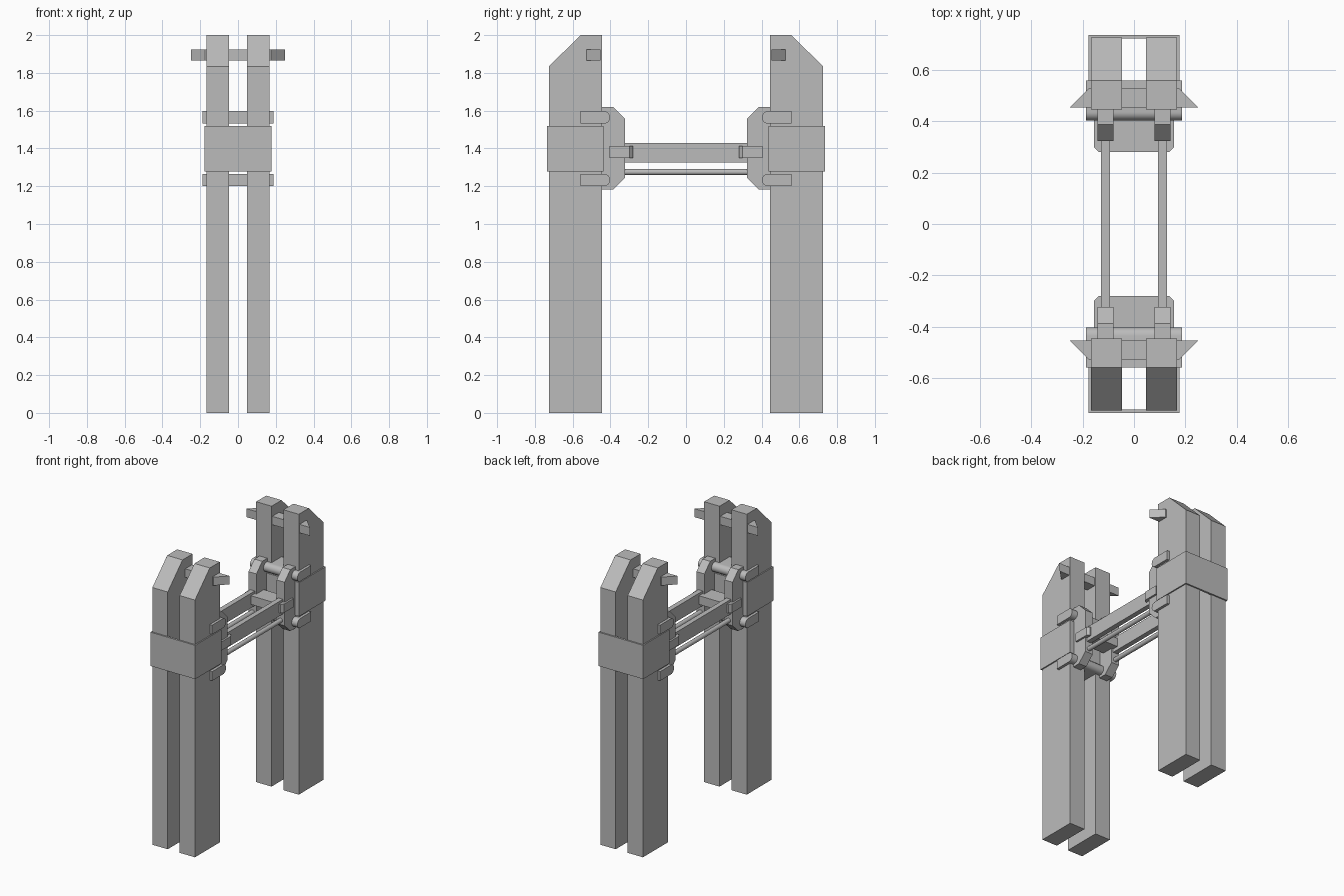
import bpy, bmesh, math
from mathutils import Vector

cube = bpy.data.objects.get("Cube")
if cube:
    bpy.data.objects.remove(cube, do_unlink=True)

grey = bpy.data.materials.new("plain grey")
grey.use_nodes = True
grey.diffuse_color = (0.5, 0.5, 0.5, 1)
grey.node_tree.nodes["Principled BSDF"].inputs["Base Color"].default_value = (0.5, 0.5, 0.5, 1)


def prism(name, profile, axis, lo, hi, smooth=False):
    """Extrude a 2D profile along an axis: 'x' takes (y, z), 'y' takes (x, z), 'z' takes (x, y)."""
    def place(a, b, d):
        return {"x": (d, a, b), "y": (a, d, b), "z": (a, b, d)}[axis]
    bm = bmesh.new()
    face = bm.faces.new([bm.verts.new(place(a, b, lo)) for a, b in profile])
    out = bmesh.ops.extrude_face_region(bm, geom=[face])
    new_verts = [g for g in out["geom"] if isinstance(g, bmesh.types.BMVert)]
    bmesh.ops.translate(bm, verts=new_verts, vec=Vector(place(0, 0, hi - lo)))
    bmesh.ops.recalc_face_normals(bm, faces=bm.faces)
    mesh = bpy.data.meshes.new(name)
    bm.to_mesh(mesh)
    bm.free()
    mesh.materials.append(grey)
    obj = bpy.data.objects.new(name, mesh)
    bpy.context.collection.objects.link(obj)
    if smooth:
        bpy.ops.object.select_all(action="DESELECT")
        obj.select_set(True)
        bpy.context.view_layer.objects.active = obj
        bpy.ops.object.shade_smooth_by_angle(angle=math.radians(35))
    return obj


def box(name, x0, x1, y0, y1, z0, z1):
    return prism(name, [(x0, y0), (x1, y0), (x1, y1), (x0, y1)], "z", z0, z1)


def arc(cy, cz, r, start, end, steps):
    angles = [math.radians(start + (end - start) * i / steps) for i in range(steps + 1)]
    return [(cy + r * math.cos(a), cz + r * math.sin(a)) for a in angles]


for end, s in (("front", -1), ("back", 1)):
    def flip(points):
        return [(a, s * b) for a, b in points]

    def flip_y(points):
        return [(s * a, b) for a, b in points]

    for side, m in (("right", -1), ("left", 1)):
        # tall post with its outer top corner cut off
        post = [(0.445, 0), (0.725, 0), (0.725, 1.835), (0.558, 2), (0.445, 2)]
        prism(f"{end}_{side}_post", flip_y(post), "x", m * 0.047, m * 0.168)
        # bracket plate on the inner face of the post
        plate = [(0.45, 1.182), (0.387, 1.182), (0.322, 1.245),
                 (0.322, 1.555), (0.387, 1.62), (0.45, 1.62)]
        prism(f"{end}_{side}_bracket", flip_y(plate), "x", m * 0.08, m * 0.142)
        # side wall of the band
        box(f"{end}_{side}_band_side", m * 0.166, m * 0.177, s * 0.437, s * 0.735, 1.277, 1.518)

    # outer and inner walls of the band
    box(f"{end}_band_outer", -0.177, 0.177, s * 0.72, s * 0.735, 1.277, 1.518)
    box(f"{end}_band_inner", -0.177, 0.177, s * 0.437, s * 0.447, 1.277, 1.518)

    # cross bar with pointed wings near the top
    wing = [(-0.25, 0.453), (0.25, 0.453), (0.175, 0.528), (-0.175, 0.528)]
    prism(f"{end}_winged_bar", flip(wing), "z", 1.865, 1.925)

    # round-nosed clamps above and below the band
    for level, z in (("upper", 1.564), ("lower", 1.233)):
        nose = arc(0.435, z, 0.033, 90, 270, 14)
        clamp = nose + [(0.558, z - 0.033), (0.558, z + 0.033)]
        prism(f"{end}_{level}_clamp", flip_y(clamp), "x", -0.187, 0.187, True)

    # shelf block between the bracket plates
    shelf = [(-0.155, 0.405), (-0.155, 0.298), (-0.138, 0.28),
             (0.138, 0.28), (0.155, 0.298), (0.155, 0.405)]
    prism(f"{end}_shelf", flip(shelf), "z", 1.35, 1.412)

# rails and thin rods joining the two ends
for side, m in (("right", -1), ("left", 1)):
    box(f"{side}_rail", m * 0.093, m * 0.129, -0.33, 0.33, 1.325, 1.43)
    circle = arc(m * 0.111, 1.275, 0.016, 0, 345, 23)
    prism(f"{side}_rod", circle, "y", -0.33, 0.33, True)
